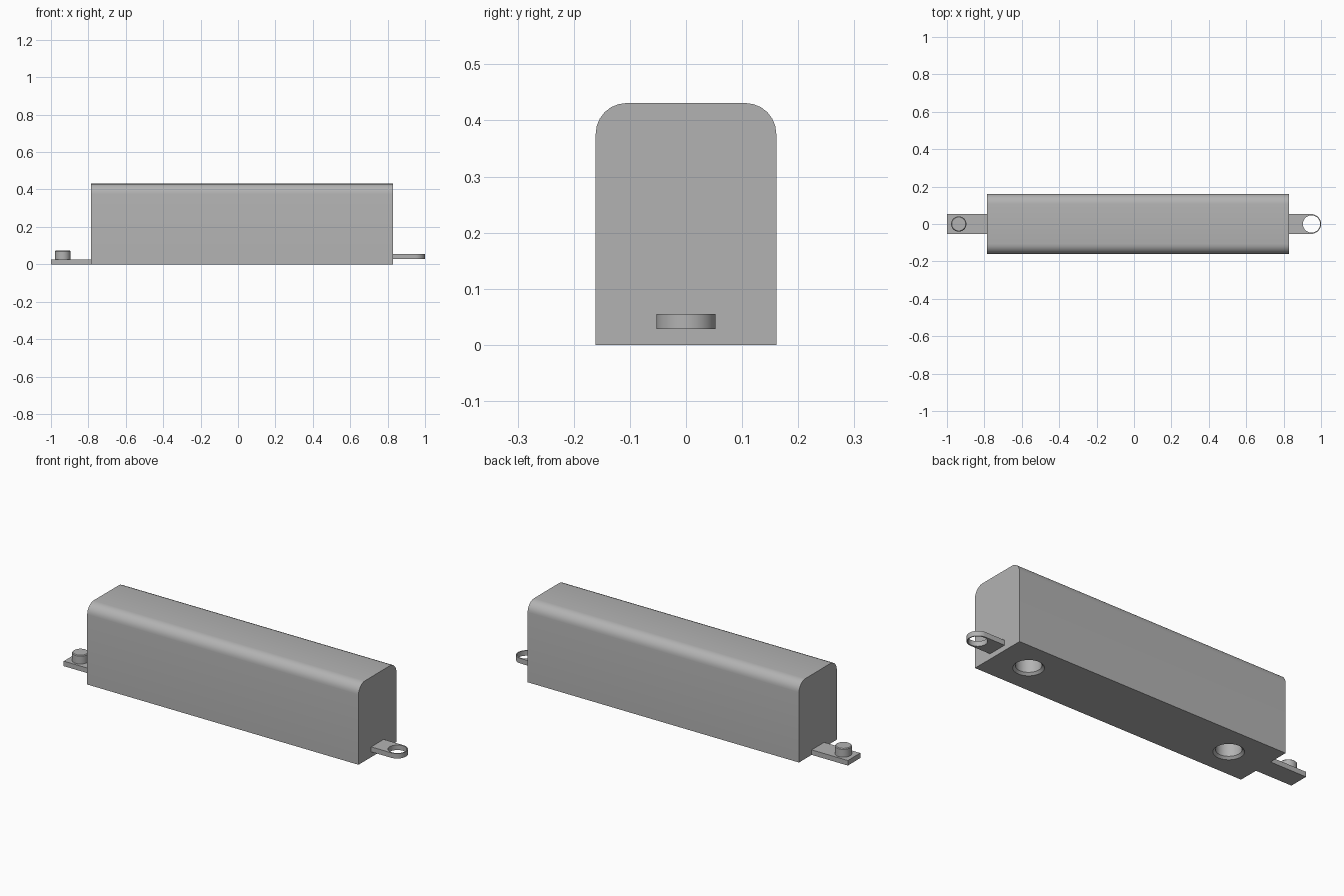
import bpy, bmesh
from math import sin, cos, pi, radians

default = bpy.data.objects.get("Cube")
if default:
    bpy.data.objects.remove(default, do_unlink=True)

grey = bpy.data.materials.new("concrete_grey")
grey.use_nodes = True
colour = (0.45, 0.45, 0.45, 1)
grey.diffuse_color = colour
grey.node_tree.nodes["Principled BSDF"].inputs["Base Color"].default_value = colour


def arc(cx, cy, r, start, end, steps):
    angles = [radians(start + (end - start) * i / steps) for i in range(steps + 1)]
    return [(cx + r * cos(a), cy + r * sin(a)) for a in angles]


def make(name, bm):
    bmesh.ops.recalc_face_normals(bm, faces=bm.faces)
    mesh = bpy.data.meshes.new(name)
    bm.to_mesh(mesh)
    bm.free()
    mesh.materials.append(grey)
    obj = bpy.data.objects.new(name, mesh)
    bpy.context.collection.objects.link(obj)
    return obj


def extrude(name, points, vector):
    bm = bmesh.new()
    face = bm.faces.new([bm.verts.new(p) for p in points])
    out = bmesh.ops.extrude_face_region(bm, geom=[face], use_keep_orig=True)
    verts = [v for v in out["geom"] if isinstance(v, bmesh.types.BMVert)]
    bmesh.ops.translate(bm, verts=verts, vec=vector)
    return make(name, bm)


def lathe(name, x, profile, sides=48):
    """Closed solid of stacked rings (radius, height) standing at x."""
    bm = bmesh.new()
    rings = [[bm.verts.new((x + r * cos(2 * pi * i / sides), r * sin(2 * pi * i / sides), z))
              for i in range(sides)] for r, z in profile]
    for low, high in zip(rings, rings[1:]):
        for i in range(sides):
            j = (i + 1) % sides
            bm.faces.new((low[i], low[j], high[j], high[i]))
    bm.faces.new(rings[0])
    bm.faces.new(rings[-1])
    return make(name, bm)


def cut(obj, cutter):
    mod = obj.modifiers.new("hole", 'BOOLEAN')
    mod.operation = 'DIFFERENCE'
    mod.solver = 'EXACT'
    mod.object = cutter
    bpy.context.view_layer.objects.active = obj
    bpy.ops.object.modifier_apply(modifier=mod.name)
    bpy.data.objects.remove(cutter, do_unlink=True)


# Long block with two rounded top edges
X0, X1, HALF, TOP, R = -0.785, 0.83, 0.161, 0.431, 0.055
section = [(-HALF, 0), (HALF, 0)]
section += arc(HALF - R, TOP - R, R, 0, 90, 6)
section += arc(R - HALF, TOP - R, R, 90, 180, 6)
body = extrude("block_body", [(X0, y, z) for y, z in section], (X1 - X0, 0, 0))

# Chamfered sockets in the underside
for x in (0.64, -0.575):
    cut(body, lathe("socket_cutter", x, [(0.084, -0.01), (0.062, 0.012), (0.062, 0.2)]))

# Flat tongue with a locking pin
tongue = [(-1, -0.053), (X0, -0.053), (X0, 0.053), (-1, 0.053)]
tab = extrude("pin_tongue", [(x, y, 0) for x, y in tongue], (0, 0, 0.027))
pin = lathe("locking_pin", -0.937, [(0.041, 0.027), (0.041, 0.069), (0.037, 0.073)])

# Rounded tongue with an eye that takes the neighbouring pin
outline = [(X1, -0.053)] + arc(0.947, 0, 0.053, -90, 90, 24) + [(X1, 0.053)]
eye = extrude("eye_tongue", [(x, y, 0.028) for x, y in outline], (0, 0, 0.027))
cut(eye, lathe("eye_cutter", 0.949, [(0.046, 0), (0.046, 0.1)]))

# Smooth the curves, keep the edges crisp
for obj in (body, tab, pin, eye):
    bpy.ops.object.select_all(action='DESELECT')
    obj.select_set(True)
    bpy.context.view_layer.objects.active = obj
    bpy.ops.object.shade_smooth_by_angle(angle=radians(30))
